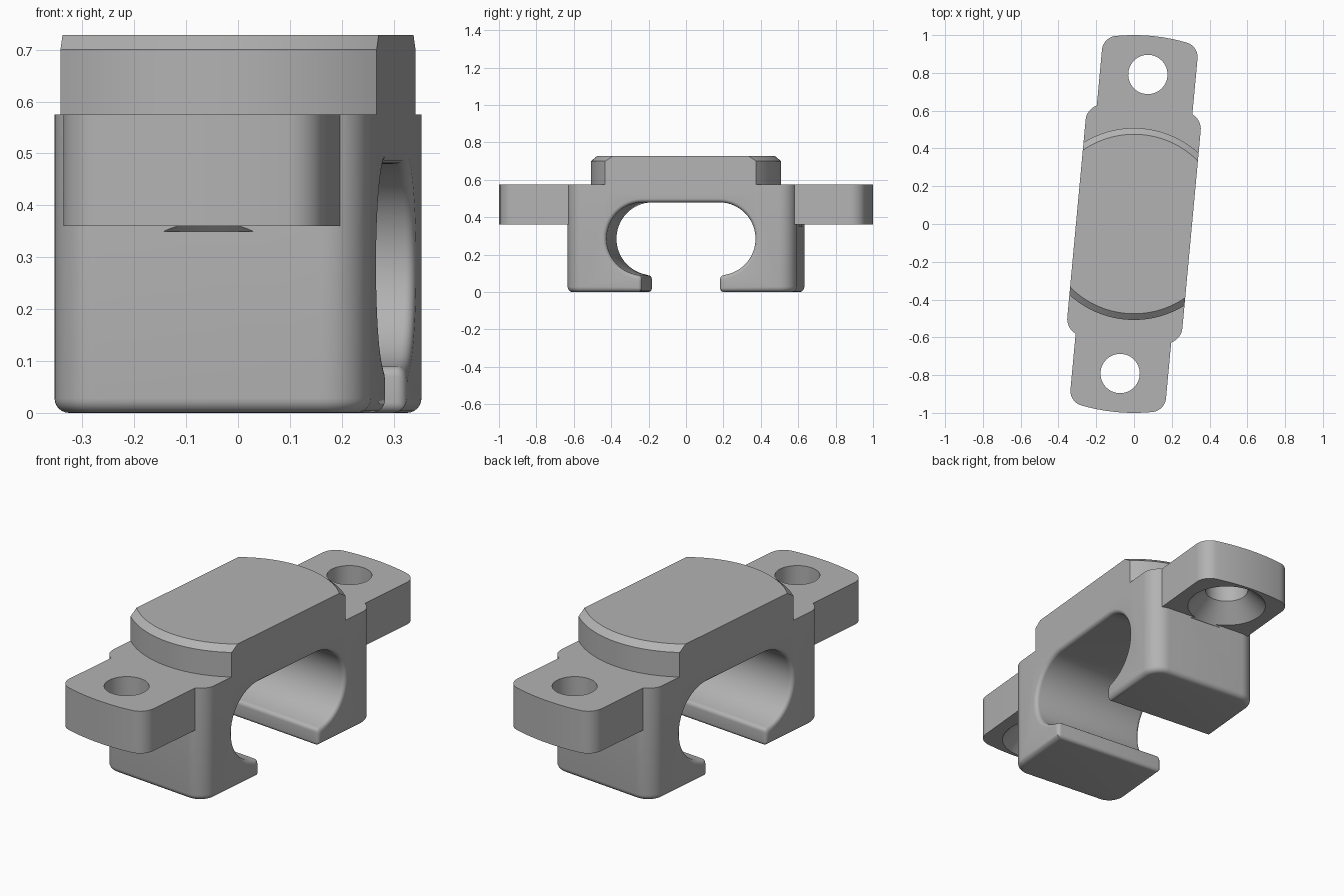
import bpy, bmesh
from math import sin, cos, pi, radians, sqrt, asin, atan2

cube = bpy.data.objects.get("Cube")
if cube:
    bpy.data.objects.remove(cube, do_unlink=True)

HALF = 0.306      # half width of the saddle
TOP = 0.575       # height of the shoulders
DEPTH = 0.615     # half length of the saddle

grey = bpy.data.materials.new("light grey")
grey.use_nodes = True
grey.diffuse_color = (0.45, 0.45, 0.45, 1)
grey.node_tree.nodes["Principled BSDF"].inputs["Base Color"].default_value = grey.diffuse_color


def arc(cx, cy, r, a0, a1, n=12):
    """Points on an arc, angles in radians."""
    return [(cx + r * cos(a0 + (a1 - a0) * k / n), cy + r * sin(a0 + (a1 - a0) * k / n))
            for k in range(n + 1)]


def loft(name, sections):
    """Closed solid through rings of equal point count."""
    bm = bmesh.new()
    rings = [[bm.verts.new(p) for p in s] for s in sections]
    for a, b in zip(rings, rings[1:]):
        for k in range(len(a)):
            j = (k + 1) % len(a)
            bm.faces.new((a[k], a[j], b[j], b[k]))
    bm.faces.new(rings[0][::-1])
    bm.faces.new(rings[-1])
    bmesh.ops.recalc_face_normals(bm, faces=bm.faces)
    mesh = bpy.data.meshes.new(name)
    bm.to_mesh(mesh)
    bm.free()
    mesh.materials.append(grey)
    ob = bpy.data.objects.new(name, mesh)
    bpy.context.collection.objects.link(ob)
    return ob


def at_z(points, z):
    return [(x, y, z) for x, y in points]


def combine(target, tool, operation):
    """Apply a boolean and remove the tool."""
    mod = target.modifiers.new("boolean", 'BOOLEAN')
    mod.operation, mod.solver, mod.object = operation, 'EXACT', tool
    bpy.context.view_layer.objects.active = target
    bpy.ops.object.modifier_apply(modifier=mod.name)
    bpy.data.objects.remove(tool, do_unlink=True)


# Saddle body with rounded corners and a rounded lower edge
def body_plan(inset):
    r = 0.09
    pts = []
    for q, (sx, sy) in enumerate(((1, 1), (-1, 1), (-1, -1), (1, -1))):
        pts += arc(sx * (HALF - r), sy * (DEPTH - r), r - inset, q * pi / 2, (q + 1) * pi / 2)
    return pts


EDGE = 0.028
steps = [k * pi / 12 for k in range(7)]
body = loft("clamp_bracket", [at_z(body_plan(EDGE * (1 - sin(t))), EDGE * (1 - cos(t))) for t in steps]
            + [at_z(body_plan(0), TOP)])


# Raised cap with arched, chamfered ends
def cap_plan(radius):
    a = asin(HALF / radius)
    return (arc(0, 0, radius, pi / 2 - a, pi / 2 + a, 32)
            + arc(0, 0, radius, 1.5 * pi - a, 1.5 * pi + a, 32))


cap = loft("top_cap", [at_z(cap_plan(r), z) for r, z in
                       ((0.508, TOP - 0.05), (0.508, 0.7), (0.475, 0.728))])
combine(body, cap, 'UNION')


# Mounting ears, each with a countersunk screw hole
def ear_plan(side, half=0.254, r=0.08, reach=1.0):
    cx = half - r
    cy = sqrt((reach - r) ** 2 - cx ** 2)
    a = atan2(cy, cx)
    pts = [(half, 0.5)] + arc(cx, cy, r, 0, a) + arc(0, 0, reach, a, pi - a, 16)[1:-1]
    pts += arc(-cx, cy, r, pi - a, pi) + [(-half, 0.5)]
    return [(side * x, side * y) for x, y in pts]


for side, name in ((-1, "front_ear"), (1, "rear_ear")):
    ear = loft(name, [at_z(ear_plan(side), z) for z in (0.36, TOP)])
    combine(body, ear, 'UNION')
    hole = loft("screw_hole", [at_z(arc(0, side * 0.795, r, 0, 2 * pi * 47 / 48, 47), z) for r, z in
                               ((0.2, 0.35), (0.19, 0.36), (0.104, 0.446), (0.104, TOP + 0.1))])
    combine(body, hole, 'DIFFERENCE')


# Cross tunnel, open below between two lips, with softened rims
def tunnel_section(grow):
    lip, floor, r, soft = 0.21 + grow, 0.09 - grow, 0.195 + grow, 0.02
    half = [(lip + soft, -0.05)]
    half += arc(lip + soft, soft, soft, 1.5 * pi, pi, 6)
    half += arc(lip + soft, floor - soft, soft, pi, pi / 2, 6)
    half += arc(0.205, 0.285, r, radians(-72), pi / 2, 28)
    return half + [(-y, z) for y, z in reversed(half)]


RIM = 0.02
flare = [(HALF - RIM + RIM * sin(t), RIM * (1 - cos(t))) for t in steps] + [(HALF + 0.05, RIM)]
stations = [(-x, g) for x, g in reversed(flare)] + flare
tunnel = loft("tunnel", [[(x, y, z) for y, z in tunnel_section(g)] for x, g in stations])
combine(body, tunnel, 'DIFFERENCE')

# Turn the bracket slightly and shade it
body.rotation_euler.z = radians(-5.3)
bpy.ops.object.select_all(action='DESELECT')
body.select_set(True)
bpy.context.view_layer.objects.active = body
bpy.ops.object.shade_smooth_by_angle(angle=radians(30))
